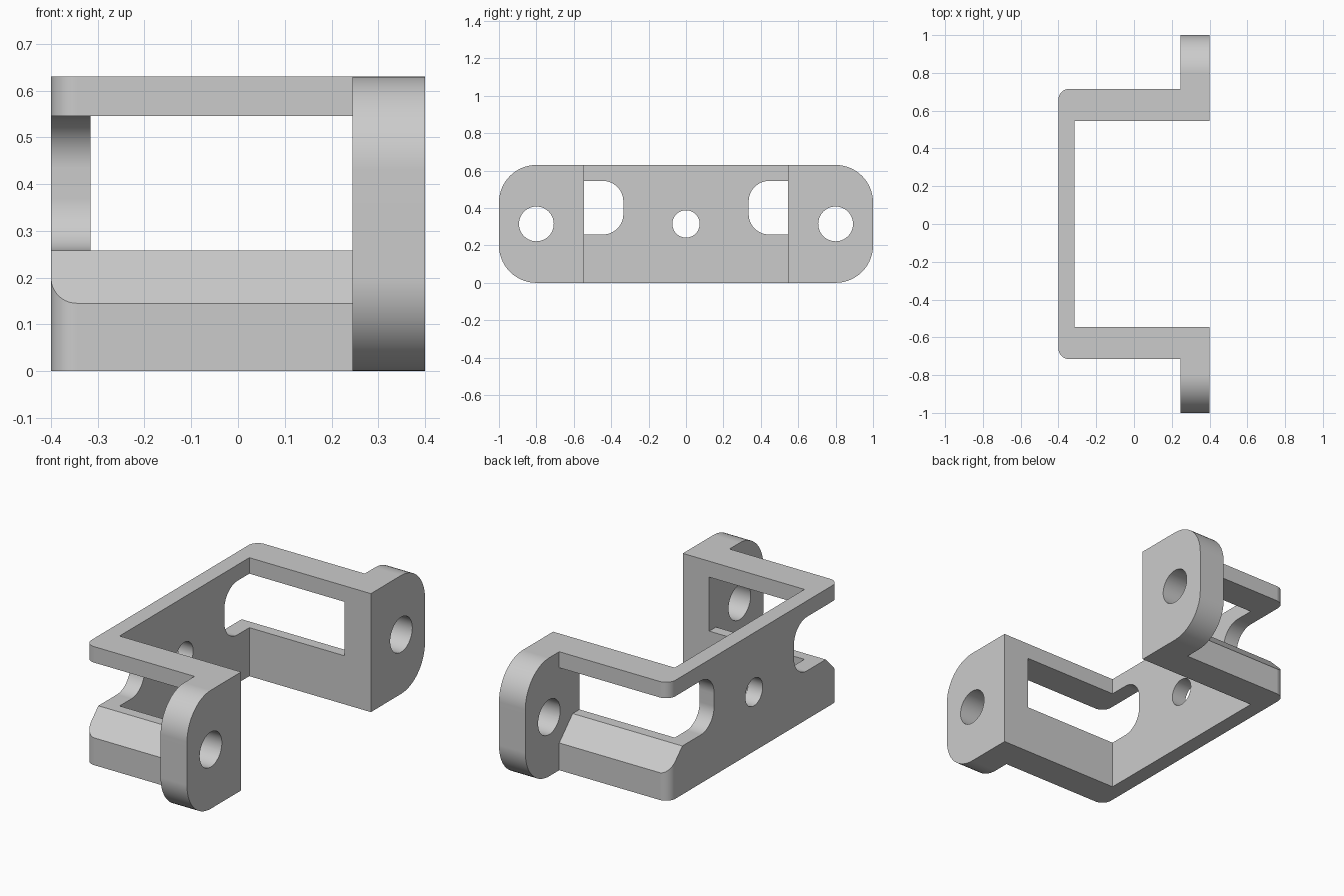
import bpy, bmesh, math
from mathutils import Vector

if "Cube" in bpy.data.objects:
    bpy.data.objects.remove(bpy.data.objects["Cube"])

H = 0.63            # height
MID = H / 2         # hole height
SEG = 14            # segments per rounded quarter


def rounded(points):
    """Outline from (u, v, radius) corners; radius 0 keeps the corner sharp."""
    out = []
    n = len(points)
    for i, (u, v, r) in enumerate(points):
        p = Vector((u, v))
        if r == 0:
            out.append(p)
            continue
        a = (Vector(points[i - 1][:2]) - p).normalized()
        b = (Vector(points[(i + 1) % n][:2]) - p).normalized()
        c = p + (a + b) * r          # right-angle corners only
        for k in range(SEG + 1):
            t = k / SEG * math.pi / 2
            out.append(c - b * r * math.cos(t) - a * r * math.sin(t))
    return out


def prism(name, outline, lo, hi, axis):
    """Extrude an outline: axis 'Z' uses (x, y), axis 'X' uses (y, z)."""
    bm = bmesh.new()
    co = [(u, v, lo) if axis == 'Z' else (lo, u, v) for u, v in outline]
    face = bm.faces.new([bm.verts.new(c) for c in co])
    ext = bmesh.ops.extrude_face_region(bm, geom=[face])
    move = (0, 0, hi - lo) if axis == 'Z' else (hi - lo, 0, 0)
    bmesh.ops.translate(bm, vec=move,
                        verts=[g for g in ext['geom'] if isinstance(g, bmesh.types.BMVert)])
    bmesh.ops.recalc_face_normals(bm, faces=bm.faces)
    me = bpy.data.meshes.new(name)
    bm.to_mesh(me)
    bm.free()
    ob = bpy.data.objects.new(name, me)
    bpy.context.collection.objects.link(ob)
    return ob


def carve(target, cutter, operation='DIFFERENCE'):
    cutter.hide_render = True
    mod = target.modifiers.new(cutter.name, 'BOOLEAN')
    mod.operation = operation
    mod.solver = 'EXACT'
    mod.object = cutter
    bpy.context.view_layer.objects.active = target
    bpy.ops.object.modifier_apply(modifier=mod.name)
    bpy.data.objects.remove(cutter)


def circle(y, r, n=48):
    return [(y + r * math.cos(2 * math.pi * k / n), MID + r * math.sin(2 * math.pi * k / n))
            for k in range(n)]


# Bracket body: plan outline with back plate, two arms and two mounting ears
half = [(-0.315, 0.545, 0), (0.4, 0.545, 0), (0.4, 1.1, 0),
        (0.245, 1.1, 0), (0.245, 0.715, 0), (-0.4, 0.715, 0.055)]
plan = half + [(x, -y, r) for x, y, r in reversed(half)]
bracket = prism("mounting_bracket", rounded(plan), -0.1, H + 0.1, 'Z')

# Rounded ear ends: keep only what lies inside the side silhouette
silhouette = rounded([(-1, 0, 0.2), (1, 0, 0.2), (1, H, 0.2), (-1, H, 0.2)])
carve(bracket, prism("silhouette", silhouette, -1, 1, 'X'), 'INTERSECT')

# Arm windows with rounded inner end and bevelled lower sill; ear holes
window = rounded([(0.335, 0.545, 0.11), (0.335, 0.258, 0.11), (0.602, 0.258, 0),
                  (0.735, 0.125, 0), (0.735, 0.545, 0)])
for side in (1, -1):
    carve(bracket, prism("window", [(side * y, z) for y, z in window], -0.6, 0.245, 'X'))
    carve(bracket, prism("ear_hole", circle(side * 0.8, 0.093), 0.1, 0.6, 'X'))

# Centre hole in the back plate
carve(bracket, prism("centre_hole", circle(0, 0.073), -0.6, -0.1, 'X'))

# Smooth rounded surfaces, crisp edges
bpy.ops.object.select_all(action='DESELECT')
bracket.select_set(True)
bpy.context.view_layer.objects.active = bracket
bpy.ops.object.shade_smooth_by_angle(angle=math.radians(30))
wn = bracket.modifiers.new("flat_faces", 'WEIGHTED_NORMAL')
wn.keep_sharp = True
